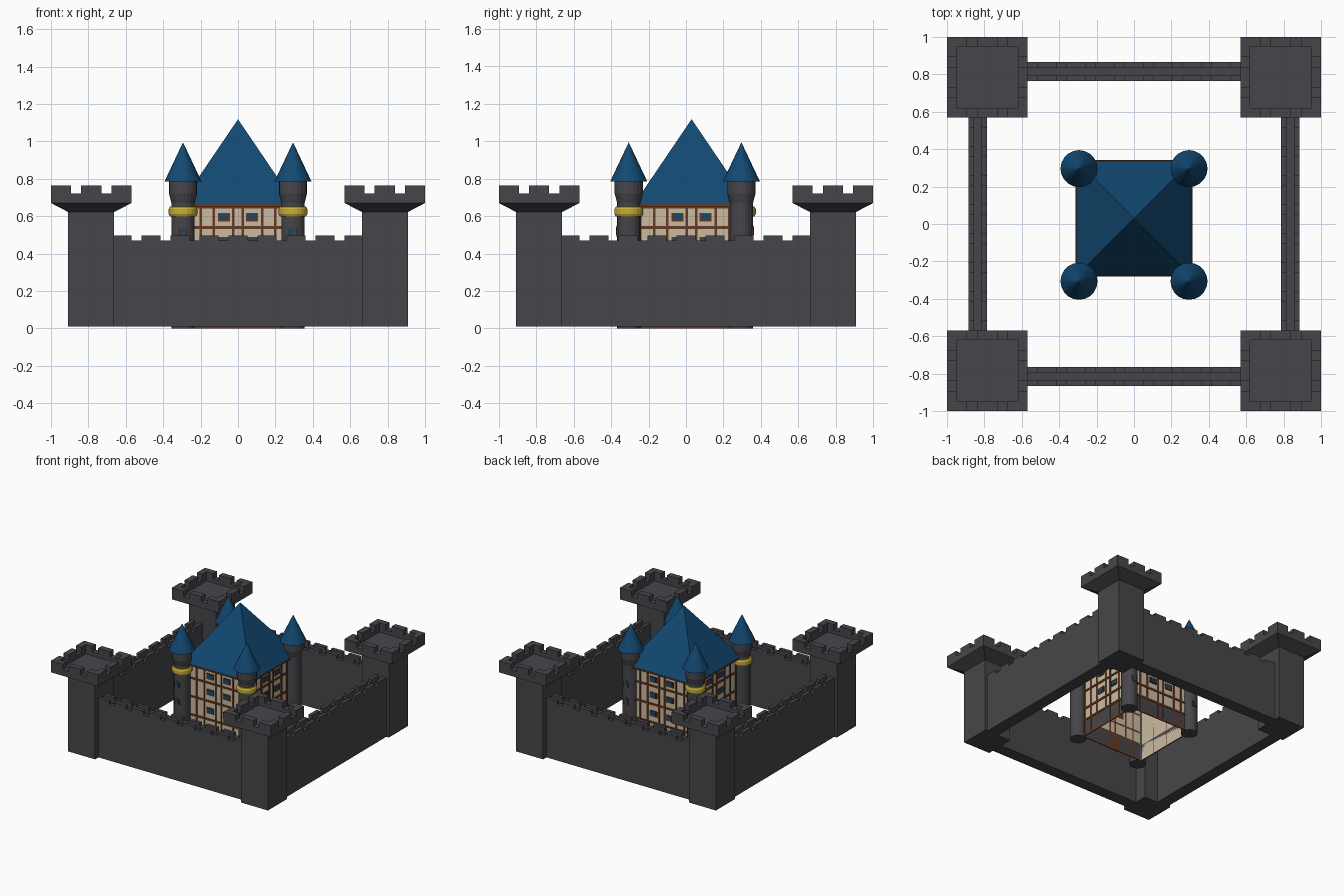
import bpy, bmesh, math
from mathutils import Matrix, Vector

if "Cube" in bpy.data.objects:
    bpy.data.objects.remove(bpy.data.objects["Cube"])


def material(name, rgb):
    m = bpy.data.materials.new(name)
    m.diffuse_color = (*rgb, 1)
    m.use_nodes = True
    m.node_tree.nodes["Principled BSDF"].inputs["Base Color"].default_value = m.diffuse_color
    return m


STONE = material("dark stone", (0.062, 0.060, 0.068))
BLUE = material("slate blue", (0.006, 0.065, 0.165))
CREAM = material("cream plaster", (0.60, 0.50, 0.35))
BROWN = material("timber brown", (0.13, 0.042, 0.018))
GOLD = material("gold", (0.58, 0.43, 0.04))


def finish(bm, name, mat):
    me = bpy.data.meshes.new(name)
    bmesh.ops.recalc_face_normals(bm, faces=bm.faces)
    bm.to_mesh(me)
    bm.free()
    me.materials.append(mat)
    ob = bpy.data.objects.new(name, me)
    bpy.context.collection.objects.link(ob)
    return ob


def box(bm, lo, hi, m=Matrix()):
    lo, hi = Vector(lo), Vector(hi)
    mat = m @ Matrix.Translation((lo + hi) / 2) @ Matrix.Diagonal((*(hi - lo), 1))
    return bmesh.ops.create_cube(bm, size=1, matrix=mat)["verts"]


def lathe(bm, profile, sides, m=Matrix(), turn=0.0):
    """Stack of (radius, z) rings, capped at both ends."""
    rings = []
    for r, z in profile:
        if r == 0:
            rings.append([bm.verts.new(m @ Vector((0, 0, z)))])
            continue
        rings.append([bm.verts.new(m @ Vector((r * math.cos(turn + 2 * math.pi * i / sides),
                                               r * math.sin(turn + 2 * math.pi * i / sides), z)))
                      for i in range(sides)])
    for a, b in zip(rings, rings[1:]):
        for i in range(sides):
            j = (i + 1) % sides
            if len(b) == 1:
                bm.faces.new((a[i], a[j], b[0]))
            else:
                bm.faces.new((a[i], a[j], b[j], b[i]))
    for ring in (rings[0], rings[-1]):
        if len(ring) > 1:
            bm.faces.new(ring)


R2 = math.sqrt(2)

# Square corner towers with flared, crenellated heads
H, T = 0.215, 0.05
for sx in (-1, 1):
    for sy in (-1, 1):
        at = Matrix.Translation((sx * 0.785, sy * 0.785, 0))
        bm = bmesh.new()
        lathe(bm, [(0.123 * R2, 0.01), (0.123 * R2, 0.622), (H * R2, 0.67), (H * R2, 0.69)],
              4, at, math.pi / 4)
        for k in range(4):
            m = at @ Matrix.Rotation(k * math.pi / 2, 4, 'Z')
            box(bm, (-H, -H, 0.69), (H - T, -H + T, 0.72), m)
            box(bm, (-H, -H, 0.72), (-H + 0.107, -H + T, 0.765), m)
            box(bm, (-0.054, -H, 0.72), (0.054, -H + T, 0.765), m)
            box(bm, (H - 0.107, -H, 0.72), (H - T, -H + T, 0.765), m)
        finish(bm, "corner_tower", STONE)

# Curtain walls with a walkway between two crenellated parapets
PITCH, GAP, L = 0.155, 0.052, 0.665
cuts = [(i - 3.5) * PITCH for i in range(8)]
for k, name in enumerate(("front_wall", "right_wall", "back_wall", "left_wall")):
    m = Matrix.Rotation(k * math.pi / 2, 4, 'Z')
    inner, outer = (-0.765, -0.865) if k % 2 == 0 else (-0.785, -0.885)
    bm = bmesh.new()
    box(bm, (-L, outer, 0.01), (L, inner, 0.45), m)
    for y0 in (outer, inner - 0.03):
        box(bm, (-L, y0, 0.45), (L, y0 + 0.03, 0.47), m)
        starts = [-L] + [c + GAP / 2 for c in cuts]
        ends = [c - GAP / 2 for c in cuts] + [L]
        for a, b in zip(starts, ends):
            box(bm, (a, y0, 0.47), (b, y0 + 0.03, 0.497), m)
    finish(bm, name, STONE)

# Keep body: plaster shell, open underneath
CY, B = 0.03, 0.28
keep = Matrix.Translation((0, CY, 0))
bm = bmesh.new()
box(bm, (-B, -B, 0.005), (B, B, 0.66), keep)
bm.faces.ensure_lookup_table()
bmesh.ops.delete(bm, geom=[min(bm.faces, key=lambda f: f.calc_center_median().z)], context='FACES')
bm.normal_update()
finish(bm, "keep_walls", CREAM)

# Stone footing, timber framing and windows on all four sides
stone, timber, panes = bmesh.new(), bmesh.new(), bmesh.new()
for k in range(4):
    m = keep @ Matrix.Rotation(k * math.pi / 2, 4, 'Z')

    def plate(bm, x, z, w, h, d):
        box(bm, (x - w / 2, -B - d, z - h / 2), (x + w / 2, -B, z + h / 2), m)

    plate(stone, 0, 0.07, 2 * B, 0.13, 0.003)
    for x in (-0.273, -0.2, -0.13, -0.025, 0.025, 0.13, 0.2, 0.273):
        plate(timber, x, 0.33, 0.013, 0.65, 0.006)
    for z in (0.008, 0.14, 0.24, 0.39, 0.54, 0.648):
        plate(timber, 0, z, 2 * B + 0.012, 0.015, 0.007)
    for z in (0.595, 0.465, 0.315):
        for x in (-0.075, 0.075):
            plate(timber, x, z, 0.064, 0.046, 0.008)
            for s in (-1, 1):
                plate(panes, x + s * 0.0125, z, 0.021, 0.032, 0.0095)
    if k == 0:
        plate(timber, 0, 0.07, 0.12, 0.14, 0.009)
# Eaves board under the roof
box(timber, (-0.312, -0.312, 0.652), (0.312, 0.312, 0.664), keep)

# Round turrets at the keep corners
for sx, sy in ((-1, -1), (1, -1), (-1, 1), (1, 1)):
    at = Matrix.Translation((sx * 0.294, CY - 0.035 + sy * 0.301, 0))
    bm = bmesh.new()
    lathe(bm, [(0.062, 0.0), (0.062, 0.67), (0.075, 0.72), (0.075, 0.79)], 20, at)
    ob = finish(bm, "turret", STONE)
    bm = bmesh.new()
    lathe(bm, [(0.099, 0.785), (0.0, 0.995)], 20, at)
    finish(bm, "turret_roof", BLUE)
    # Gold band on every turret except the back right one
    if (sx, sy) != (1, 1):
        bm = bmesh.new()
        lathe(bm, [(0.06, 0.597), (0.07, 0.599), (0.077, 0.612), (0.077, 0.637),
                   (0.07, 0.65), (0.06, 0.652)], 20, at)
        finish(bm, "turret_band", GOLD)
    # Arched slit windows facing outwards
    m = at if sy < 0 else at @ Matrix.Rotation(math.pi, 4, 'Z')
    for z in (0.52, 0.38, 0.24):
        for target, w, h, y in ((timber, 0.042, 0.062, -0.066), (panes, 0.024, 0.042, -0.068)):
            pts = [(-w / 2, -h / 2), (w / 2, -h / 2), (w / 2, h / 4),
                   (0, h / 2), (-w / 2, h / 4)]
            f = target.faces.new([target.verts.new(m @ Vector((x, y, z + dz))) for x, dz in pts])
            ext = bmesh.ops.extrude_face_region(target, geom=[f])["geom"]
            back = [v for v in ext if isinstance(v, bmesh.types.BMVert)]
            bmesh.ops.translate(target, verts=back, vec=m.to_3x3() @ Vector((0, 0.0095, 0)))

finish(stone, "keep_footing", STONE)
finish(timber, "timber_frame", BROWN)
finish(panes, "window_panes", BLUE)

# Pyramid roof of the keep
bm = bmesh.new()
lathe(bm, [(0.308 * R2, 0.664), (0.0, 1.118)], 4, keep, math.pi / 4)
finish(bm, "keep_roof", BLUE)
